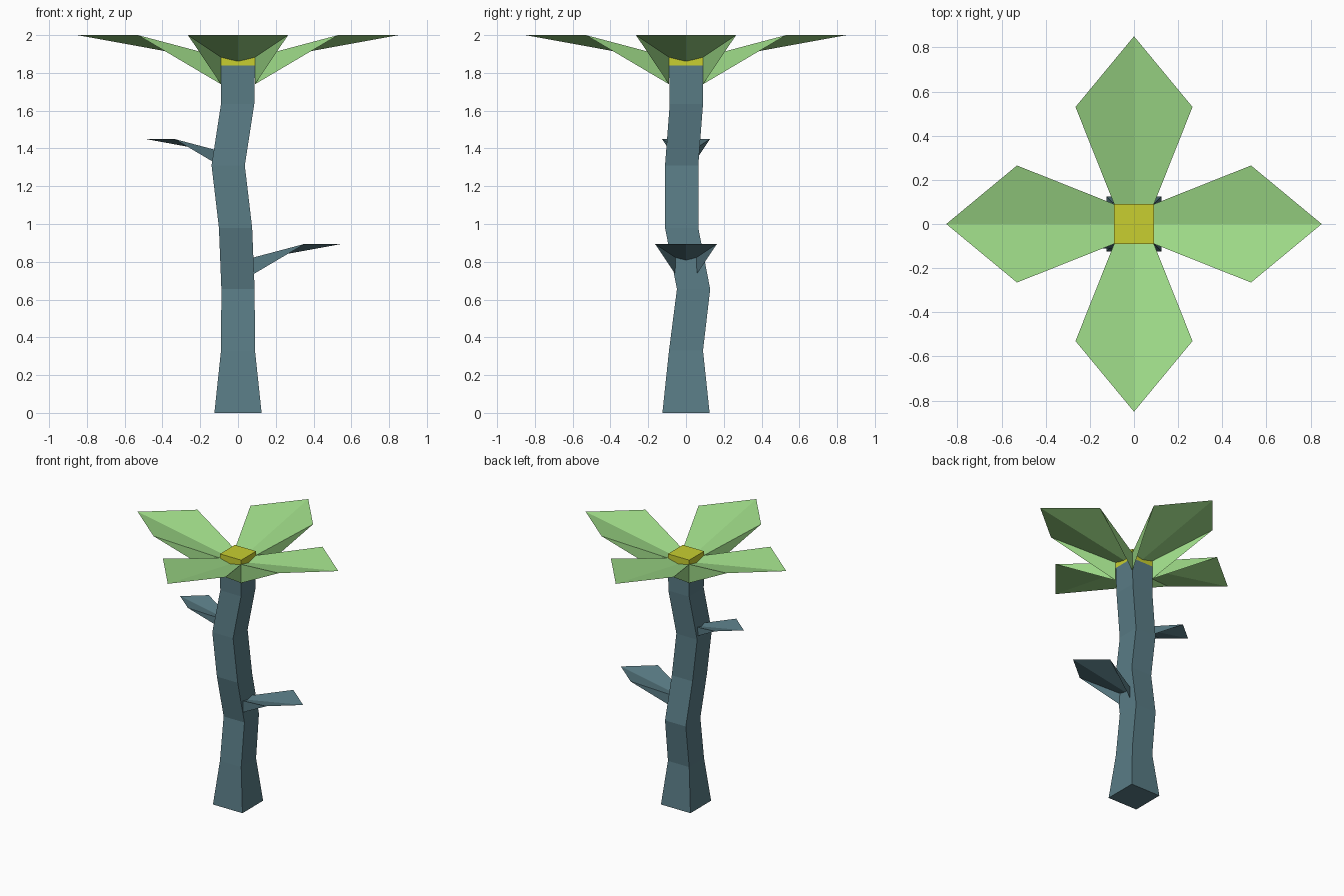
import bpy, math
from mathutils import Matrix, Vector

if "Cube" in bpy.data.objects:
    bpy.data.objects.remove(bpy.data.objects["Cube"])


def material(name, color):
    m = bpy.data.materials.new(name)
    m.diffuse_color = (*color, 1)
    m.use_nodes = True
    m.node_tree.nodes["Principled BSDF"].inputs["Base Color"].default_value = m.diffuse_color
    return m


bark = material("bark", (0.10, 0.20, 0.235))
green = material("leaf_green", (0.35, 0.72, 0.25))
yellow = material("heart_yellow", (0.58, 0.62, 0.03))


def make(name, verts, faces, mat):
    me = bpy.data.meshes.new(name)
    me.from_pydata(verts, [], faces)
    me.materials.append(mat)
    ob = bpy.data.objects.new(name, me)
    bpy.context.collection.objects.link(ob)
    return ob


def square_column(name, rings, mat):
    """Loft squares given as (centre x, centre y, z, half width)."""
    verts, faces = [], []
    for cx, cy, z, h in rings:
        verts += [(cx + sx * h, cy + sy * h, z)
                  for sx, sy in ((-1, -1), (1, -1), (1, 1), (-1, 1))]
    for r in range(len(rings) - 1):
        for i in range(4):
            j = (i + 1) % 4
            faces.append((4 * r + i, 4 * r + j, 4 * r + 4 + j, 4 * r + 4 + i))
    n = len(verts)
    faces += [(3, 2, 1, 0), (n - 4, n - 3, n - 2, n - 1)]
    return make(name, verts, faces, mat)


def leaf(name, mat, scale, offset, angle):
    """Folded leaf sheet pointing along +x, with a hanging web on each side."""
    pts = [(0, 0, -0.155), (0.85, 0, 0)]                 # keel root, tip
    for s in (1, -1):                                    # shoulder, root top, root bottom
        pts += [(0.53, s * 0.265, 0), (0.09, s * 0.09, -0.117), (0.09, s * 0.09, -0.26)]
    faces = [(0, 1, 2, 3), (0, 6, 5, 1), (3, 2, 4), (6, 7, 5)]
    m = Matrix.Translation(offset) @ Matrix.Rotation(angle, 4, 'Z') @ Matrix.Scale(scale, 4)
    return make(name, [m @ Vector(p) for p in pts], faces, mat)


# Crooked square trunk
square_column("trunk", [
    (0, 0, 0, 0.125), (0, 0, 0.33, 0.09), (0, 0.04, 0.655, 0.088),
    (-0.013, -0.023, 0.98, 0.088), (-0.052, -0.023, 1.31, 0.088),
    (-0.002, 0.002, 1.635, 0.088), (0, 0, 1.84, 0.09)], bark)

# Yellow heart at the crown
square_column("crown_heart", [(0, 0, 1.84, 0.09), (0, 0, 1.915, 0.09)], yellow)

# Four crown leaves
for i in range(4):
    leaf(f"crown_leaf_{i + 1}", green, 1.0, (0, 0, 2.0), i * math.pi / 2)

# Two small stubs on the trunk
leaf("right_stub", bark, 0.62, (0.025, 0, 0.895), 0)
leaf("left_stub", bark, 0.48, (-0.082, 0, 1.45), math.pi)
